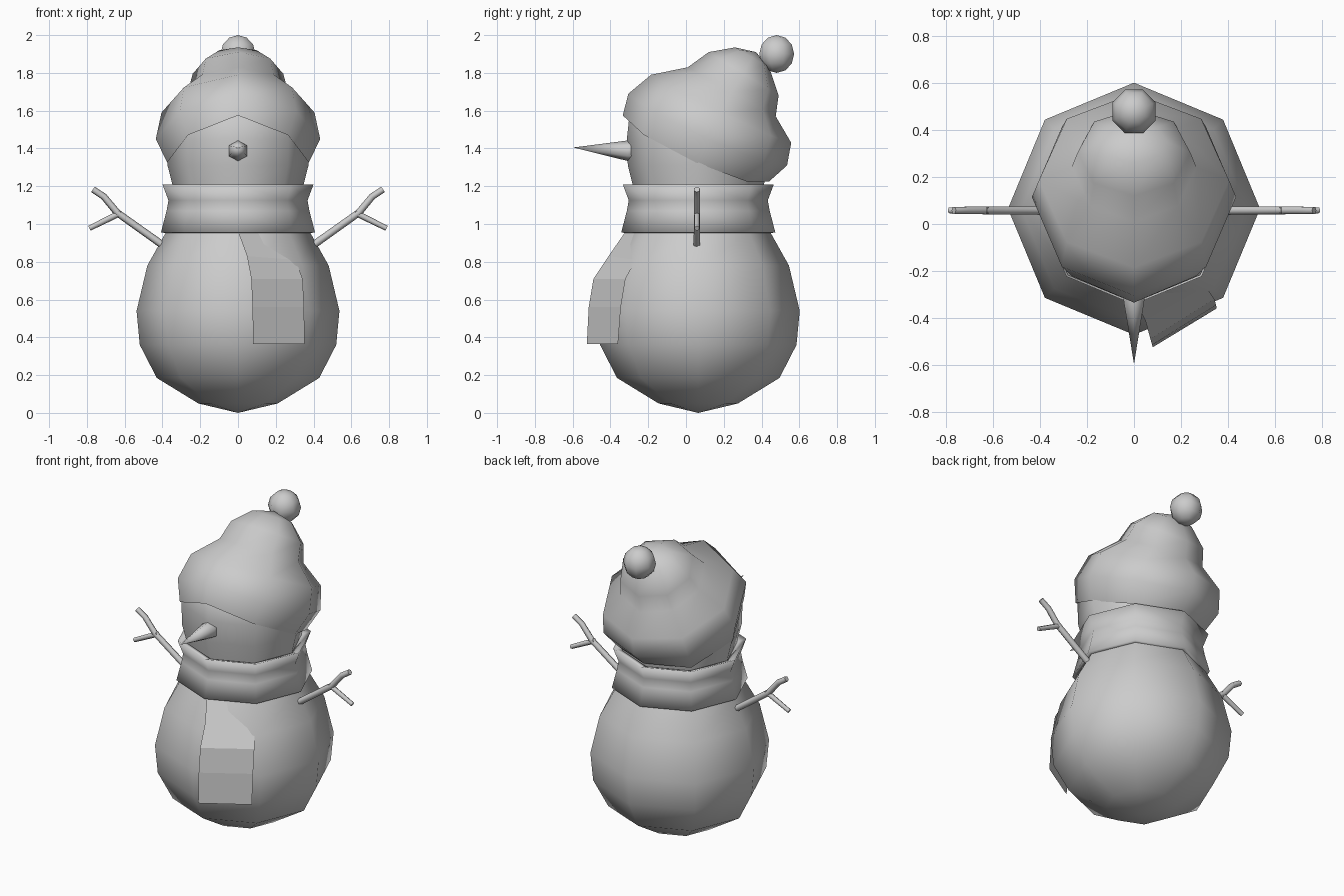
import bpy, bmesh, math
from mathutils import Vector, Matrix

if "Cube" in bpy.data.objects:
    bpy.data.objects.remove(bpy.data.objects["Cube"])

grey = bpy.data.materials.new("plain_grey")
grey.diffuse_color = (0.6, 0.6, 0.6, 1)
grey.use_nodes = True
grey.node_tree.nodes["Principled BSDF"].inputs["Base Color"].default_value = grey.diffuse_color
CY = 0.065  # y of the body axis


def finish(name, bm, smooth=True):
    bmesh.ops.recalc_face_normals(bm, faces=bm.faces)
    for f in bm.faces:
        f.smooth = smooth
    me = bpy.data.meshes.new(name)
    bm.to_mesh(me)
    bm.free()
    me.materials.append(grey)
    ob = bpy.data.objects.new(name, me)
    bpy.context.collection.objects.link(ob)
    return ob


def loft(bm, rings, start=None, end=None, loop=False):
    """Skin a list of point rings; start / end: a tip point, or 'flat' for a cap."""
    vs = [[bm.verts.new(p) for p in r] for r in rings]
    n = len(vs[0])
    pairs = list(zip(vs, vs[1:])) + ([(vs[-1], vs[0])] if loop else [])
    for a, b in pairs:
        for i in range(n):
            j = (i + 1) % n
            bm.faces.new((a[i], a[j], b[j], b[i]))
    for cap, ring in ((start, vs[0]), (end, vs[-1])):
        if cap == 'flat':
            bm.faces.new(ring)
        elif cap is not None:
            tip = bm.verts.new(cap)
            for i in range(n):
                bm.faces.new((ring[i], ring[(i + 1) % n], tip))


def octagon(r, z):
    return [(r * math.sin(k * math.pi / 4), CY - r * math.cos(k * math.pi / 4), z) for k in range(8)]


# Body and head: one turned eight-sided form
bm = bmesh.new()
profile = [(0.21, 0.05), (0.43, 0.185), (0.52, 0.36), (0.537, 0.54), (0.48, 0.78), (0.385, 0.95),
           (0.335, 1.07), (0.345, 1.2), (0.373, 1.31), (0.378, 1.45), (0.365, 1.57), (0.27, 1.67)]
loft(bm, [octagon(r, z) for r, z in profile], (0, CY, 0), (0, CY, 1.72))
finish("body_and_head", bm)

# Scarf wrap: waisted band closed on the inside
bm = bmesh.new()
band = [(0.34, 1.19), (0.4, 1.21), (0.368, 1.125), (0.378, 1.07), (0.408, 0.955), (0.36, 0.95)]
loft(bm, [octagon(r, z) for r, z in band], loop=True)
wrap = finish("scarf_wrap", bm)

# Scarf tail: flat hanging sheet
bm = bmesh.new()
left = [(0, -.32, .96), (.048, -.41, .83), (.07, -.49, .71), (.077, -.515, .56), (.08, -.525, .365)]
right = [(.235, -.21, .96), (.305, -.265, .81), (.342, -.32, .71), (.35, -.345, .56), (.352, -.36, .365)]
rows = [(bm.verts.new(a), bm.verts.new(b)) for a, b in zip(left, right)]
for (a, b), (c, d) in zip(rows, rows[1:]):
    bm.faces.new((a, c, d, b))
finish("scarf_tail", bm, smooth=False)

# Hat: tilted rings given by front (y, z), back (y, z), half width and side sag
hat = [((-.335, 1.575), (.44, 1.225), .375, .075), ((-.305, 1.69), (.535, 1.31), .435, .05),
       ((-.185, 1.79), (.557, 1.43), .405, .02), ((.01, 1.83), (.475, 1.57), .265, 0),
       ((.12, 1.91), (.49, 1.68), .24, 0), ((.26, 1.935), (.44, 1.83), .14, 0)]
rings = []
for (fy, fz), (by, bz), w, sag in hat:
    ring = []
    for k in range(8):
        s, c = math.sin(k * math.pi / 4), math.cos(k * math.pi / 4)
        ring.append((w * s, (fy + by) / 2 + c * (fy - by) / 2,
                     (fz + bz) / 2 + c * (fz - bz) / 2 - sag * abs(s)))
    rings.append(ring)
bm = bmesh.new()
loft(bm, rings, None, (0, .37, 1.91))
finish("hat", bm)

# Bobble on the hat
bm = bmesh.new()
bmesh.ops.create_uvsphere(bm, u_segments=8, v_segments=6, radius=0.1,
                          matrix=Matrix.Translation((0, .48, 1.9)) @ Matrix.Rotation(math.pi / 8, 4, 'Z'))
finish("bobble", bm)

# Nose: six-sided spike
bm = bmesh.new()
nose = [(-.25, .06, 1.386), (-.31, .054, 1.388)]
loft(bm, [[(r * math.sin(k * math.pi / 3), y, z + r * math.cos(k * math.pi / 3)) for k in range(6)]
          for y, r, z in nose], 'flat', (0, -.597, 1.405))
finish("nose", bm)


# Arms: twigs with one fork, mirrored
def twig(bm, path, side):
    pts = [Vector((x * side, 0.058, z)) for x, z, _ in path]
    rings = []
    for i, p in enumerate(pts):
        d = (pts[min(i + 1, len(pts) - 1)] - pts[max(i - 1, 0)]).normalized()
        up = d.cross(Vector((0, 1, 0)))
        r = path[i][2]
        rings.append([p + up * r * math.cos(k * math.pi / 3) + Vector((0, r * math.sin(k * math.pi / 3), 0))
                      for k in range(6)])
    loft(bm, rings, 'flat', 'flat')


for name, side in (("right_arm", 1), ("left_arm", -1)):
    bm = bmesh.new()
    twig(bm, [(.38, .875, .02), (.64, 1.06, .019), (.71, 1.145, .018), (.768, 1.183, .017)], side)
    twig(bm, [(.62, 1.06, .017), (.787, .977, .014)], side)
    arm = finish(name, bm)
    bpy.context.view_layer.objects.active = arm
    for o in bpy.context.selected_objects:
        o.select_set(False)
    arm.select_set(True)
    bpy.ops.object.shade_smooth_by_angle(angle=math.radians(65))
